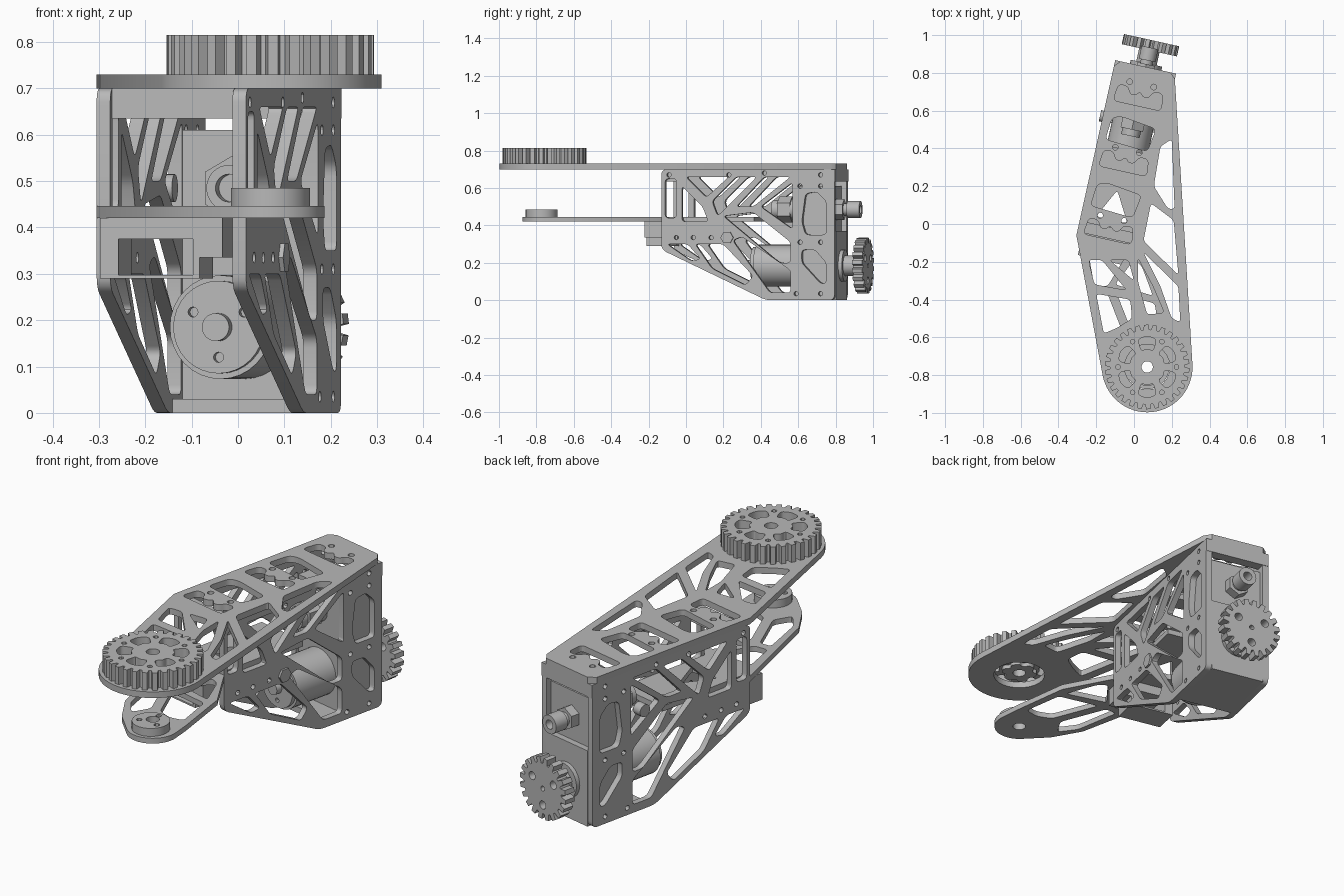
import bpy, bmesh
from math import sin, cos, pi, radians
from mathutils import Matrix, Vector
from mathutils.geometry import convex_hull_2d

if "Cube" in bpy.data.objects:
    bpy.data.objects.remove(bpy.data.objects["Cube"])

grey = bpy.data.materials.new("plain_grey")
grey.use_nodes = True
GREY = (0.48, 0.48, 0.48, 1)
grey.diffuse_color = GREY
for n in grey.node_tree.nodes:
    if n.type == 'BSDF_PRINCIPLED':
        n.inputs["Base Color"].default_value = GREY

# Body frame: local x across, y towards the back, z up
WIDTH, LENGTH = 0.33, 0.95
BODY = Matrix.Translation((-0.305, -0.06, 0)) @ Matrix.Rotation(radians(-12.5), 4, 'Z')
SIDE = BODY @ Matrix(((0, 0, 1, 0), (1, 0, 0, 0), (0, 1, 0, 0), (0, 0, 0, 1)))
AXLE = BODY @ Matrix(((0, 1, 0, 0), (0, 0, 1, 0), (1, 0, 0, 0), (0, 0, 0, 1)))
FLAT = Matrix.Identity(4)


def finish(name, mesh, matrix):
    bm = bmesh.new()
    bm.from_mesh(mesh)
    bmesh.ops.remove_doubles(bm, verts=bm.verts, dist=0.0001)
    bmesh.ops.transform(bm, matrix=matrix, verts=bm.verts)
    bmesh.ops.recalc_face_normals(bm, faces=bm.faces)
    bm.to_mesh(mesh)
    bm.free()
    mesh.shade_smooth()
    mesh.set_sharp_from_angle(angle=radians(30))
    mesh.materials.clear()
    mesh.materials.append(grey)
    ob = bpy.data.objects.new(name, mesh)
    bpy.context.collection.objects.link(ob)


def sheet(name, loops, low, high, matrix=FLAT):
    """Extrude an outline with holes between two depths."""
    cu = bpy.data.curves.new(name, 'CURVE')
    cu.dimensions, cu.fill_mode = '2D', 'BOTH'
    cu.extrude = (high - low) / 2
    for loop in loops:
        sp = cu.splines.new('POLY')
        sp.points.add(len(loop) - 1)
        for p, co in zip(sp.points, loop):
            p.co = (co[0], co[1], 0, 1)
        sp.use_cyclic_u = True
    tmp = bpy.data.objects.new(name + "_outline", cu)
    bpy.context.collection.objects.link(tmp)
    bpy.context.view_layer.update()
    mesh = bpy.data.meshes.new_from_object(
        tmp.evaluated_get(bpy.context.evaluated_depsgraph_get()))
    bpy.data.objects.remove(tmp)
    finish(name, mesh, matrix @ Matrix.Translation((0, 0, (low + high) / 2)))


def box(name, lo, hi):
    bm = bmesh.new()
    bmesh.ops.create_cube(bm, size=1)
    for v in bm.verts:
        v.co = [a + (b - a) * (c + 0.5) for a, b, c in zip(lo, hi, v.co)]
    mesh = bpy.data.meshes.new(name)
    bm.to_mesh(mesh)
    bm.free()
    finish(name, mesh, BODY)


def circle(x, y, r, n=24):
    return [(x + r * cos(2 * pi * i / n), y + r * sin(2 * pi * i / n)) for i in range(n)]


def rounded(pts, r=0.02):
    pts, out = [Vector(p) for p in pts], []
    for i, p in enumerate(pts):
        a, b = pts[i - 1] - p, pts[(i + 1) % len(pts)] - p
        s = p + a.normalized() * min(r, a.length * 0.45)
        e = p + b.normalized() * min(r, b.length * 0.45)
        out += [s.lerp(p, t / 4).lerp(p.lerp(e, t / 4), t / 4) for t in range(5)]
    return out


def hull(pts):
    return [pts[i] for i in convex_hull_2d([Vector(p) for p in pts])]


def toothed(x, y, root, tip, teeth):
    out = []
    for i in range(teeth):
        for f, r in ((0, root), (0.25, root), (0.38, tip), (0.85, tip)):
            a = 2 * pi * (i + f) / teeth
            out.append((x + r * cos(a), y + r * sin(a)))
    return out


def to_world(pts):
    return [(BODY @ Vector((p[0], p[1], 0))).xy for p in pts]


# Side plates: trussed profile in (depth, height), same on both sides
def side_pts(pts):
    return [((y + 0.13) / 0.976, z) for y, z in pts]


side_outline = [(-.13, .7), (-.13, .27), (.43, 0), (.795, 0), (.795, .7)]
side_holes = [
    [(-.11, .65), (-.05, .65), (-.05, .44), (-.11, .44)],
    [(.0, .66), (.23, .66), (.11, .55)],
    [(-.02, .61), (-.02, .42), (.12, .42), (.09, .5)],
    [(.14, .53), (.27, .66), (.38, .66), (.17, .45)],
    [(.42, .66), (.56, .66), (.36, .5), (.27, .5)],
    [(.57, .63), (.57, .38), (.4, .5)],
    [(.2, .45), (.36, .47), (.56, .31), (.56, .2), (.5, .2)],
    [(-.1, .3), (.01, .3), (.08, .22), (.03, .21)],
    [(.05, .3), (.2, .3), (.36, .13), (.32, .08), (.14, .17)],
    [(.25, .32), (.3, .34), (.56, .16), (.56, .04), (.45, .04)],
    [(.64, .57), (.7, .58), (.75, .53), (.75, .35), (.64, .35), (.62, .42)],
    [(.62, .27), (.69, .27), (.75, .2), (.75, .09), (.72, .09), (.62, .2)],
]
bolts = [(-.09, .67), (.23, .67), (.42, .68), (.61, .61), (.72, .61), (.72, .67),
         (.72, .31), (.61, .31), (.59, .035), (.72, .035),
         (-.05, .335), (.04, .335), (.135, .335)]
loops = [rounded(side_pts(side_outline), 0.03)]
loops += [rounded(side_pts(h)) for h in side_holes]
loops += [circle(u, z, 0.012, 12) for u, z in side_pts(bolts)]
for name, v in (("right_side_plate", 0), ("left_side_plate", WIDTH - 0.03)):
    sheet(name, loops, v, v + 0.03, SIDE)

# Upper arm plate
PX, PY = 0.07, -0.757
corners = to_world([(0.0, 0), (0, .92), (.03, LENGTH), (.3, LENGTH), (WIDTH, .92)])
loops = [hull(circle(PX, PY, 0.24, 64) + corners), circle(PX, PY, 0.12)]
for k, u in enumerate((.04, .23, .41, .59, .765)):
    if k % 2:
        slot = [(.04, u - .06), (.27, u - .075), (.29, u + .05), (.1, u + .075), (.05, u + .06)]
    else:
        slot = [(.035, u - .025), (.295, u - .025), (.285, u + .065), (.235, u + .065),
                (.215, u + .025), (.185, u + .025), (.165, u + .05), (.145, u + .025),
                (.115, u + .025), (.095, u + .065), (.045, u + .065)]
        loops += [circle(*to_world([(v, u + .09)])[0], 0.015, 12) for v in (.1, .23)]
    loops.append(rounded(to_world(slot), 0.025))
for hole in (
        [(.14, .41), (.2, .45), (.215, .08), (.18, .08), (.105, .2)],
        [(.09, .11), (.21, .02), (.235, -.27), (.05, -.09)],
        [(.05, -.15), (.235, -.33), (.245, -.52), (.2, -.5), (.14, -.33)],
        [(.02, -.18), (.1, -.33), (.16, -.47), (.07, -.48), (.02, -.3)],
        [(-.24, -.19), (-.17, -.19), (-.04, -.35), (-.21, -.32)],
        [(-.13, -.19), (-.03, -.19), (.0, -.3)],
        [(-.2, -.37), (-.02, -.4), (-.01, -.5), (-.09, -.55), (-.16, -.58)]):
    loops.append(rounded(hole))
sheet("upper_arm_plate", loops, 0.70, 0.73)

# Belt pulley
loops = [toothed(PX, PY, 0.198, 0.224, 30), circle(PX, PY, 0.03)]
for k in range(6):
    a = pi / 2 + k * pi / 3
    bean = [(r, a + t * 0.36) for r, t in
            ((.09, -1), (.155, -.9), (.165, 0), (.155, .9), (.09, 1), (.1, 0))]
    loops.append(rounded([(PX + r * cos(b), PY + r * sin(b)) for r, b in bean]))
    b = a + pi / 6
    loops.append(circle(PX + .155 * cos(b), PY + .155 * sin(b), 0.012, 12))
sheet("belt_pulley", loops, 0.73, 0.815)
sheet("pulley_hub", [rounded(toothed(PX, PY, 0.065, 0.085, 6)), circle(PX, PY, 0.03)],
      0.71, 0.8149)

# Lower arm plate, widening along the upper plate's left edge, and its boss
inner = to_world([(0, 0), (.03, .02), (.03, .5), (.3, .5), (.3, .02), (WIDTH, 0)])
tip = hull(circle(PX, PY, 0.117, 32)
           + [inner[0], (-.19, -.6), (-.11, -.74), (.18, -.66), (.14, -.36), inner[-1]])
holes = [[(-.24, -.16), (-.05, -.18), (-.14, -.33), (-.21, -.33)],
         [(.0, -.19), (.04, -.22), (.1, -.38), (-.1, -.32)],
         [(-.2, -.37), (-.14, -.37), (-.05, -.6), (-.1, -.68), (-.16, -.6)],
         [(-.09, -.37), (.11, -.42), (.14, -.62), (.07, -.63), (.0, -.6)]]
sheet("lower_arm_plate", [tip, circle(PX, PY, 0.03)] + [rounded(h) for h in holes], 0.42, 0.446)
sheet("lower_plate_root", [inner, rounded(to_world([(.08, .12), (.25, .12), (.16, .28)]))],
      0.42, 0.446)
sheet("lower_boss", [circle(PX, PY - .015, 0.085, 32), circle(PX, PY, 0.03)]
      + [circle(PX + .055 * cos(a), PY - .01 + .055 * sin(a), 0.013, 12)
         for a in (pi / 2, pi * 7 / 6, pi * 11 / 6)], 0.446, 0.485)

# Front frame, cross ties and rear housings
sheet("front_frame", [[(.42, .03), (.42, .3), (.335, .3), (.335, .25), (.29, .25), (.29, .03)],
                      [(.375, .07), (.375, .235), (.298, .235), (.298, .07)]], -.1, .03, AXLE)
box("front_top_tie", (.03, .02, .635), (.3, .08, .70))
box("rear_top_tie", (.0, .90, .635), (WIDTH, LENGTH, .70))
box("bottom_tie", (.03, .62, 0), (.3, LENGTH, .03))
box("lower_housing", (.03, .72, .03), (.3, LENGTH, .37))
box("upper_housing", (.03, .72, .37), (.3, .92, .61))

# Motor, output shaft, fitting and drive gear along the body axis
CV, MZ, FZ = 0.165, 0.185, 0.485


def rod(name, z, r, lo, hi, sides=32, holes=()):
    sheet(name, [circle(z, CV, r, sides)] + list(holes), lo, hi, AXLE)


screws = [circle(MZ + .065 * cos(a), CV + .065 * sin(a), 0.011, 12)
          for a in (pi, pi / 3, -pi / 3)]
rod("motor_face", MZ, 0.10, .47, .49, holes=screws)
rod("motor_body", MZ, 0.112, .49, .73)
rod("motor_nub", MZ, 0.03, .44, .48)
rod("fitting_front", FZ, 0.05, .575, .61, holes=[circle(FZ, CV, .03)])
rod("fitting_nut", FZ, 0.07, .61, .68, 6)
rod("fitting_neck", FZ, 0.055, .68, .73)
rod("rear_fitting_nut", FZ, 0.055, .92, .965, 6)
rod("rear_fitting_neck", FZ, 0.033, .965, .985)
rod("rear_fitting_end", FZ, 0.045, .985, 1.055, holes=[circle(FZ, CV, .022)])
rod("gear_flange", MZ, 0.085, .95, .97)
rod("gear_collar", MZ, 0.055, .97, 1.045)
hub_holes = [circle(MZ + .08 * cos(a), CV + .08 * sin(a), 0.02, 16)
             for a in (pi / 3, pi, -pi / 3)]
sheet("drive_gear", [toothed(MZ, CV, 0.122, 0.15, 20), circle(MZ, CV, 0.012)] + hub_holes,
      1.04, 1.095, AXLE)

# Small side bolts
sheet("right_port", [circle(.645, FZ, 0.03)], -.015, .03, SIDE)
sheet("left_nut", [circle(.36, .335, 0.035, 6)], WIDTH - .03, WIDTH + .01, SIDE)
